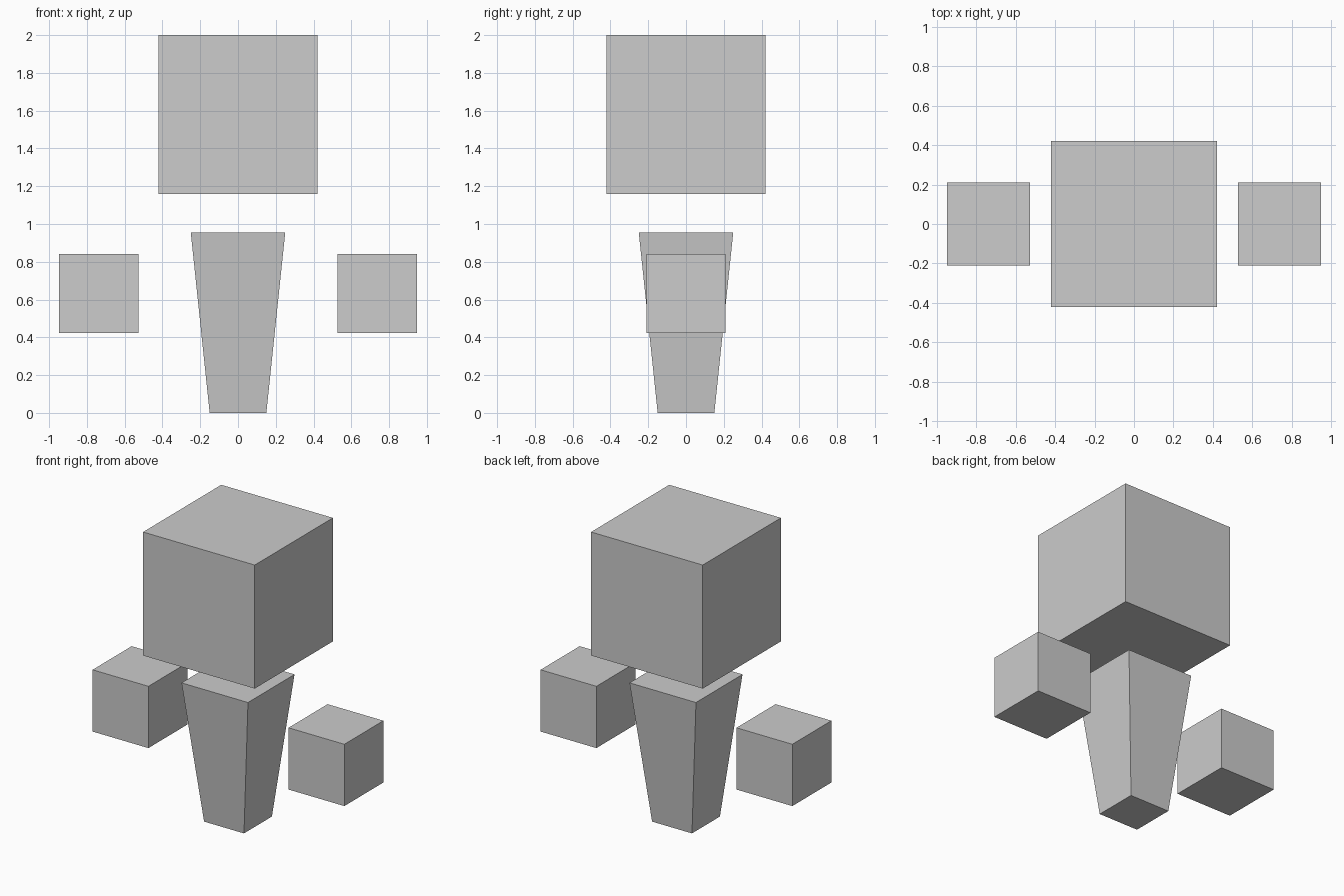
import bpy
import bmesh

default_cube = bpy.data.objects.get("Cube")
if default_cube:
    bpy.data.objects.remove(default_cube, do_unlink=True)

GREY = (0.604, 0.604, 0.604, 1.0)
grey = bpy.data.materials.new("light_grey")
grey.use_nodes = True
grey.diffuse_color = GREY
grey.node_tree.nodes["Principled BSDF"].inputs["Base Color"].default_value = GREY


def block(name, x, z_low, z_high, half_low, half_high):
    """Square block, optionally tapered between its bottom and top."""
    bm = bmesh.new()
    bmesh.ops.create_cube(bm, size=2)
    for v in bm.verts:
        top = v.co.z > 0
        half = half_high if top else half_low
        v.co.x *= half
        v.co.y *= half
        v.co.z = z_high if top else z_low
    mesh = bpy.data.meshes.new(name)
    bm.to_mesh(mesh)
    bm.free()
    mesh.materials.append(grey)
    obj = bpy.data.objects.new(name, mesh)
    obj.location.x = x
    bpy.context.collection.objects.link(obj)
    return obj


# Floating head above a tapered body
block("head", 0, 1.16, 2.0, 0.42, 0.42)
block("body", 0, 0, 0.955, 0.15, 0.25)

# Floating hands on both sides
for side, sign in (("left", 1), ("right", -1)):
    block(side + "_hand", sign * 0.737, 0.422, 0.842, 0.21, 0.21)
